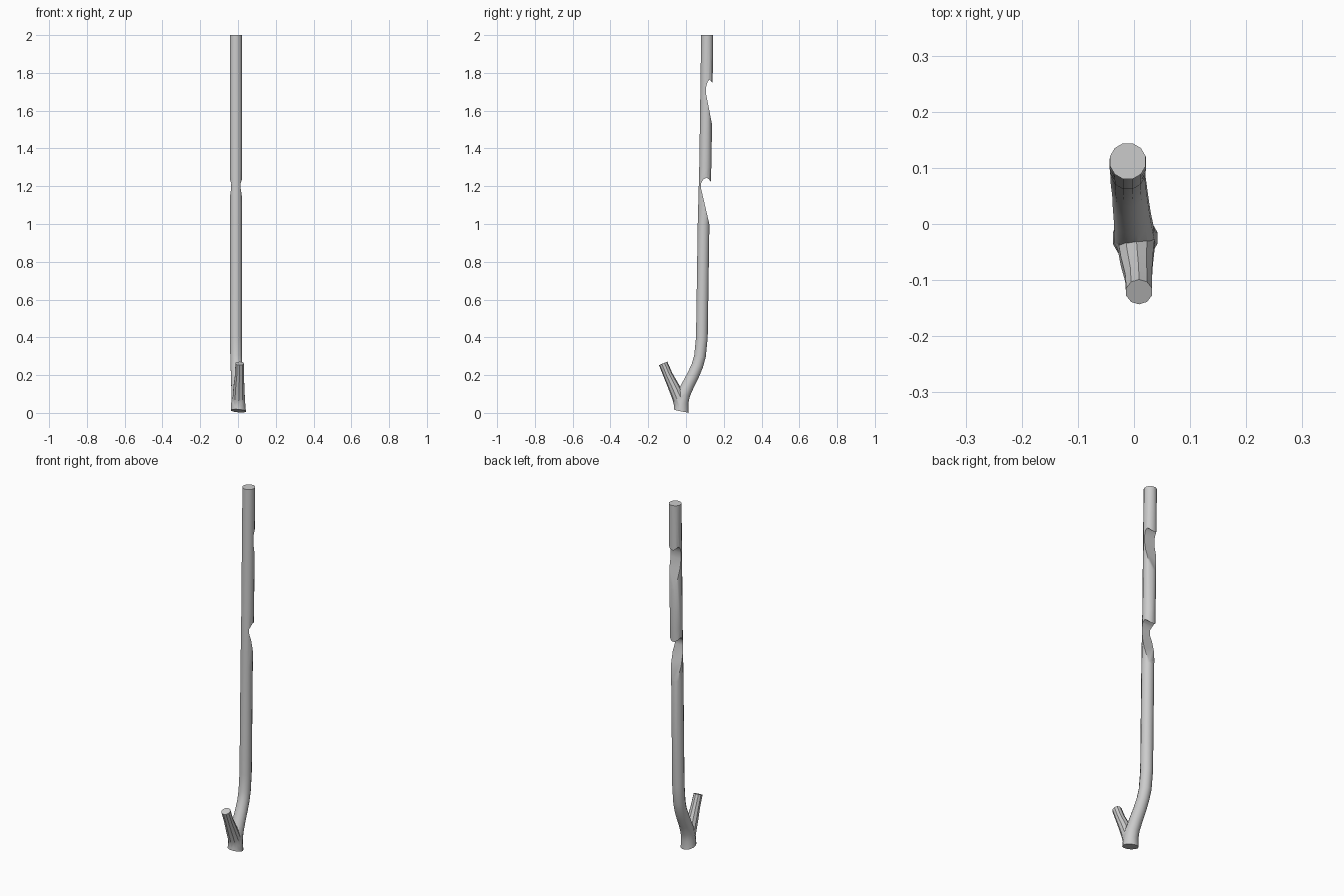
import bpy, bmesh, math
from mathutils import Vector

if "Cube" in bpy.data.objects:
    bpy.data.objects.remove(bpy.data.objects["Cube"])


def make_object(name, bm):
    bmesh.ops.recalc_face_normals(bm, faces=bm.faces)
    mesh = bpy.data.meshes.new(name)
    bm.to_mesh(mesh)
    bm.free()
    ob = bpy.data.objects.new(name, mesh)
    bpy.context.collection.objects.link(ob)
    return ob


def limb(name, path, sides, base=None, flat_top=False):
    """Loft rings of given radius along a path of (x, y, z, r)."""
    bm = bmesh.new()
    pts = [Vector(p[:3]) for p in path]
    rings = []
    for i, p in enumerate(pts):
        t = (pts[min(i + 1, len(pts) - 1)] - pts[max(i - 1, 0)]).normalized()
        if flat_top and i == len(pts) - 1:
            t = Vector((0, 0, 1))
        v = t.cross(Vector((1, 0, 0))).normalized()
        u = v.cross(t)
        ring = []
        for k in range(sides):
            a = 2 * math.pi * (k + 0.5) / sides
            co = p + path[i][3] * (u * math.cos(a) + v * math.sin(a))
            if i == 0 and base:
                co.z = base(co)
            ring.append(bm.verts.new(co))
        rings.append(ring)
    for a, b in zip(rings, rings[1:]):
        for k in range(sides):
            j = (k + 1) % sides
            bm.faces.new((a[k], a[j], b[j], b[k]))
    bm.faces.new(rings[0])
    bm.faces.new(rings[-1])
    return make_object(name, bm)


def notch(name, profile):
    """Cutter: side profile of (y, z) extruded across x."""
    bm = bmesh.new()
    f = bm.faces.new([bm.verts.new((-0.1, y, z)) for y, z in profile])
    new = bmesh.ops.extrude_face_region(bm, geom=[f])["geom"]
    bmesh.ops.translate(bm, vec=(0.2, 0, 0),
                        verts=[g for g in new if isinstance(g, bmesh.types.BMVert)])
    ob = make_object(name, bm)
    ob.hide_render = True
    return ob


def boolean(ob, other, op):
    m = ob.modifiers.new(op.title(), "BOOLEAN")
    m.operation, m.object, m.solver = op, other, "EXACT"
    bpy.ops.object.select_all(action="DESELECT")
    bpy.context.view_layer.objects.active = ob
    ob.select_set(True)
    bpy.ops.object.modifier_apply(modifier=m.name)
    bpy.data.objects.remove(other)


# sawn, slightly slanted foot
def foot(co):
    return max(0.0, 0.011 - 0.2 * (co.y + 0.025) - 0.08 * co.x)


# long bent shaft
shaft = limb("forked_pole", [
    (0.002, -0.025, 0.01, 0.041), (0.001, -0.024, 0.055, 0.038),
    (0.0, -0.012, 0.10, 0.036), (-0.003, 0.012, 0.15, 0.034),
    (-0.006, 0.038, 0.20, 0.033), (-0.008, 0.060, 0.25, 0.032),
    (-0.010, 0.074, 0.30, 0.032), (-0.011, 0.084, 0.40, 0.032),
    (-0.011, 0.093, 1.0, 0.032), (-0.011, 0.102, 1.3, 0.033),
    (-0.011, 0.107, 1.6, 0.0335), (-0.011, 0.112, 2.0, 0.033)],
    12, foot, True)

# short side branch
branch = limb("side_branch", [
    (0.003, -0.025, 0.035, 0.036), (0.004, -0.039, 0.08, 0.034),
    (0.005, -0.066, 0.14, 0.030), (0.008, -0.095, 0.20, 0.025),
    (0.009, -0.121, 0.262, 0.024)], 10)
boolean(shaft, branch, "UNION")

# hooked notches on the back
lower = notch("lower_notch", [
    (0.2, 0.65), (0.121, 1.01), (0.098, 1.11), (0.079, 1.19), (0.079, 1.215),
    (0.092, 1.236), (0.108, 1.246), (0.120, 1.238), (0.134, 1.222), (0.2, 1.15)])
upper = notch("upper_notch", [
    (0.2, 1.28), (0.137, 1.53), (0.118, 1.63), (0.106, 1.69), (0.106, 1.725),
    (0.114, 1.752), (0.123, 1.764), (0.132, 1.758), (0.142, 1.744), (0.2, 1.67)])
for cutter in (lower, upper):
    boolean(shaft, cutter, "DIFFERENCE")

bpy.ops.object.shade_smooth_by_angle(angle=math.radians(35))
